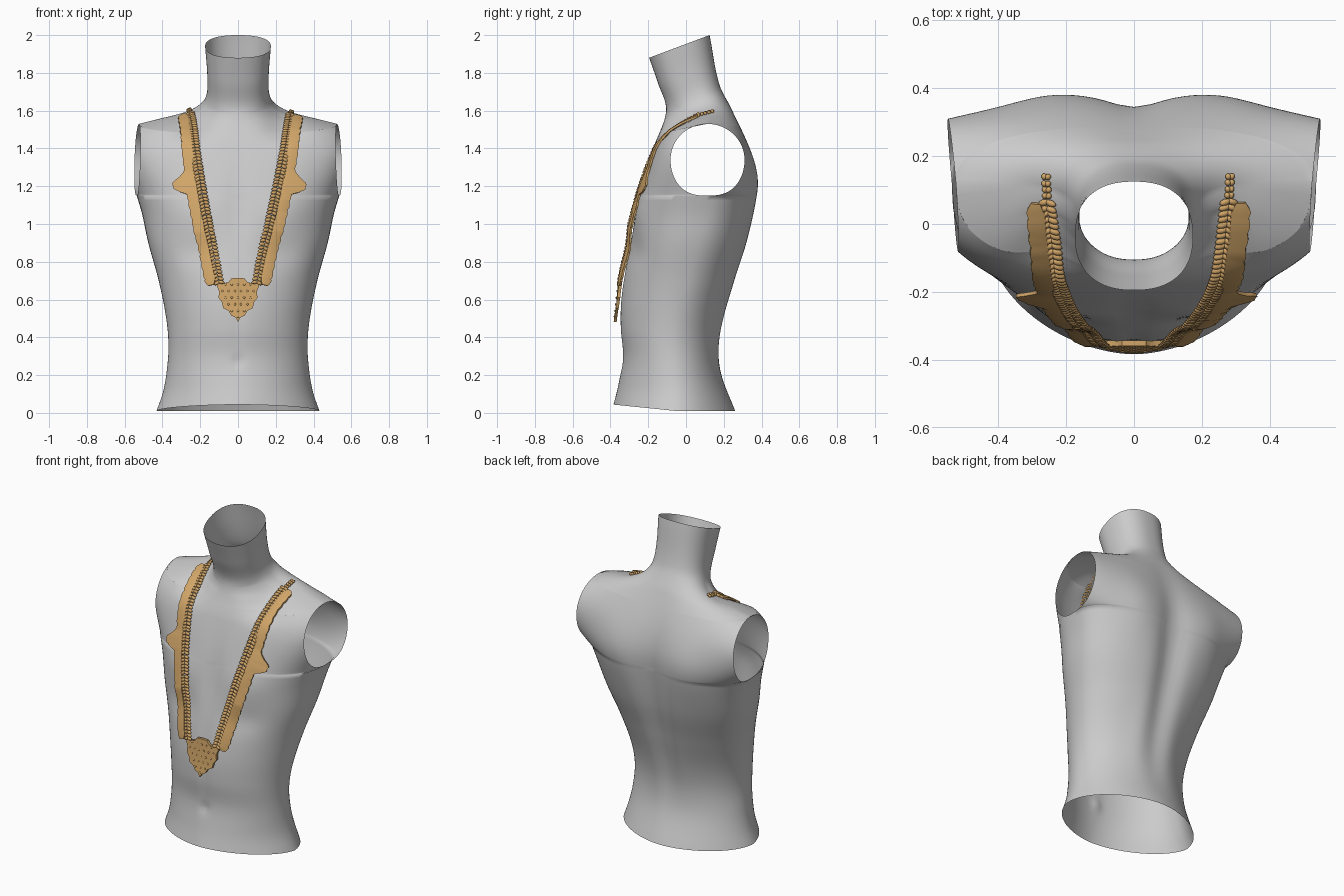
import bpy, bmesh
from math import sin, cos, acos, pi, radians, exp, copysign
from mathutils import Vector, Matrix
from mathutils.bvhtree import BVHTree

cube = bpy.data.objects.get("Cube")
if cube:
    bpy.data.objects.remove(cube)


def material(name, rgb):
    m = bpy.data.materials.new(name)
    m.use_nodes = True
    m.diffuse_color = (*rgb, 1)
    m.node_tree.nodes["Principled BSDF"].inputs["Base Color"].default_value = (*rgb, 1)
    return m


GREY = material("mannequin grey", (0.6, 0.6, 0.6))
GOLD = material("warm gold", (0.64, 0.38, 0.14))


def make(name, bm, mat, angle=50):
    me = bpy.data.meshes.new(name)
    bm.to_mesh(me)
    bm.free()
    ob = bpy.data.objects.new(name, me)
    bpy.context.collection.objects.link(ob)
    me.materials.append(mat)
    bpy.ops.object.select_all(action="DESELECT")
    ob.select_set(True)
    bpy.context.view_layer.objects.active = ob
    bpy.ops.object.shade_smooth_by_angle(angle=radians(angle))


def spline(keys, t):
    """Smooth curve through rows (t, a, b, ...); returns [a, b, ...]."""
    t = min(max(t, keys[0][0]), keys[-1][0])
    i = next(k for k in range(len(keys) - 1) if t <= keys[k + 1][0])
    p, q = keys[i], keys[i + 1]
    o, r = keys[max(i - 1, 0)], keys[min(i + 2, len(keys) - 1)]
    h = q[0] - p[0]
    s = (t - p[0]) / h
    out = []
    for c in range(1, len(p)):
        m0 = (q[c] - o[c]) / (q[0] - o[0]) * h
        m1 = (r[c] - p[c]) / (r[0] - p[0]) * h
        d = q[c] - p[c]
        out.append(p[c] + s * m0 + s * s * (3 * d - 2 * m0 - m1) + s ** 3 * (m0 + m1 - 2 * d))
    return out


def blob(a, wa, b, wb):
    return exp(-(a / wa) ** 2 - (b / wb) ** 2)


# Torso centre line of front and back (z, y), and flanks (z, width, y, squareness)
FRONT = [(0, -.395), (.15, -.358), (.3, -.335), (.45, -.348), (.6, -.345), (.8, -.315), (1, -.275),
         (1.2, -.235), (1.4, -.175), (1.6, -.105), (1.75, -.15), (1.88, -.195)]
BACK = [(0, .265), (.2, .19), (.35, .175), (.5, .2), (.7, .265), (.9, .33), (1.1, .365),
        (1.25, .37), (1.4, .335), (1.6, .25), (1.74, .178), (2, .125)]
FLANK = [(0, .435, -.05, 1.12), (.1, .4, -.05, 1.08), (.2, .38, -.06, 1.04), (.35, .368, -.07, 1),
         (.5, .38, -.05, 1), (.7, .42, 0, .97), (.9, .475, .05, .9), (1.05, .507, .09, .84),
         (1.15, .536, .113, .8)]
# Shoulder ridge and neck: step, width, side y, side z, front z, back z, squareness
NECK = [(0, .524, .113, 1.53, 1.48, 1.52, .8), (1, .4, .115, 1.56, 1.515, 1.57, .9),
        (2, .28, .11, 1.583, 1.55, 1.63, 1), (3, .2, .08, 1.62, 1.58, 1.69, .95),
        (4, .165, .045, 1.69, 1.61, 1.74, .88), (5, .163, 0, 1.8, 1.74, 1.86, .85),
        (6, .174, -.035, 1.94, 1.88, 2.0, .85)]
ARM_Y = .113

# Each ring: front side point, back side point, front z, back z, squareness, middle y
rings = []
for k in range(46):
    z = .01 + 1.14 * k / 46
    w, y, e = spline(FLANK, z)
    rings.append(((w, y, z), (w, y, z), z + .035 * max(0, 1 - z / .3), z, e, y))
for k in range(37):
    a = -pi / 2 + pi * k / 36
    u, c = (sin(a) + 1) / 2, max(cos(a), 0) ** (.75 if a < 0 else 1)
    z = 1.34 + .19 * sin(a)
    x = .53 - .006 * sin(a)
    rings.append(((x - .012 * c, ARM_Y - .195 * c, z), (x + .018 * c, ARM_Y + .197 * c, z),
                  1.15 + .33 * u, 1.15 + .37 * u, .8, ARM_Y))
for k in range(1, 37):
    w, y, z, zf, zb, e = spline(NECK, k / 6)
    rings.append(((w, y, z), (w, y, z), zf, zb, e, y))


def front_relief(x, z):
    a = abs(x)
    return (-.016 * blob(a - .24, .14, z - 1.06, .1) + .012 * blob(x, .04, z - 1.1, .2)
            + .008 * blob(x, .03, z - .6, .25) + .012 * blob(x, .025, z - .27, .03)
            + .014 * blob(a - .22, .12, z - .85, .08) + .055 * blob(a - .25, .1, z - 1.52, .07))


def back_relief(x, z):
    a = abs(x)
    return (-.04 * blob(x, .09, z - .95, .45) + .017 * blob(a - .25, .13, z - 1.2, .2)
            + .01 * blob(a - .1, .07, z - .5, .25))


def panel(bm, side, n=48):
    """Front or back half: each ring is a rounded arc cut off at the armhole edge."""
    rows = []
    for ring in rings:
        w, ys, zs = ring[side]
        zc, e, ym = ring[2 + side], ring[4], ring[5]
        yc = spline(BACK if side else FRONT, zc)[0]
        cut = max(0, (ys - ym) / (yc - ym))
        t0 = acos(cut ** (1 / e))
        full = w / sin(t0) ** e
        row = []
        for i in range(n + 1):
            t = t0 * (2 * i / n - 1)
            c = max(cos(t), 0) ** e if 0 < i < n else cut
            part = (c - cut) / (1 - cut)
            x = full * copysign(abs(sin(t)) ** e, t)
            z = zs + (zc - zs) * part
            y = ym + (yc - ym) * c
            y += (back_relief if side else front_relief)(x, z) * min(1, 2 * part)
            row.append(bm.verts.new((x, y, z)))
        rows.append(row)
    for a, b in zip(rows, rows[1:]):
        for i in range(n):
            f = [a[i], a[i + 1], b[i + 1], b[i]]
            bm.faces.new(f[::-1] if side else f)


# Open torso shell; armholes stay open where front and back edges part
bm = bmesh.new()
panel(bm, 0)
panel(bm, 1)
bmesh.ops.remove_doubles(bm, verts=bm.verts, dist=.0005)
bm.normal_update()
skin = BVHTree.FromBMesh(bm)
make("torso", bm, GREY, 70)


def lift(p, h):
    """Keep a point at least h outside the torso; also give the outward normal."""
    loc, n, _, _ = skin.find_nearest(p)
    return loc + n * max(h, min((p - loc).dot(n), .03)), n


# Necklace paths from top to bottom: parameter, x, y, z
CHAIN = [(0, .268, .14, 1.595), (1, .262, .03, 1.56), (2, .252, -.07, 1.5), (3, .238, -.165, 1.4),
         (4, .203, -.245, 1.2), (5, .163, -.3, 1), (6, .122, -.34, .8), (7, .1, -.355, .69)]
STRIP = [(0, .3, .065, 1.565), (1, .293, -.04, 1.5), (2, .277, -.14, 1.4), (3, .252, -.23, 1.2),
         (4, .213, -.285, 1), (5, .168, -.33, .8), (6, .14, -.348, .675)]


def walk(keys, sx, n):
    """n evenly spaced points along a path, mirrored by sx."""
    pts = [Vector(spline(keys, keys[-1][0] * i / 400)) for i in range(401)]
    for p in pts:
        p.x = sx * p.x + .018 * max(0, p.z - .8)
    dist = [0]
    for a, b in zip(pts, pts[1:]):
        dist.append(dist[-1] + (b - a).length)
    return [pts[min(range(401), key=lambda j: abs(dist[j] - dist[-1] * i / (n - 1)))] for i in range(n)]


def bead(bm, loc, axes, size):
    m = Matrix(axes).transposed().to_4x4()
    m.translation = loc
    bmesh.ops.create_uvsphere(bm, u_segments=8, v_segments=6, radius=1,
                              matrix=m @ Matrix.Diagonal((*size, 1)))


for sx, label in ((1, "left"), (-1, "right")):
    # Braided chain: pairs of slanted beads, single file at the top end
    bm = bmesh.new()
    pts = walk(CHAIN, sx, 60)
    for i, p in enumerate(pts):
        q, n = lift(p, .006)
        t = (pts[min(i + 1, 59)] - pts[max(i - 1, 0)]).normalized()
        s = t.cross(n).normalized()
        t = n.cross(s)
        wide = .009 if i < 4 else .018
        for k in (-1, 1):
            a = (s * k + t * .35).normalized()
            bead(bm, q + s * k * wide * .65, (a, n.cross(a), n), (wide, .01, .009))
    make(label + "_chain", bm, GOLD, 80)

    # Scalloped flat band with a pointed side ornament
    bm = bmesh.new()
    n_pts = 110
    pts = walk(STRIP, sx, n_pts)
    rows = []
    for i, p in enumerate(pts):
        n = lift(p, .01)[1]
        t = (pts[min(i + 1, n_pts - 1)] - pts[max(i - 1, 0)]).normalized()
        s = t.cross(n).normalized()
        if s.x * sx < 0:
            s = -s
        end = min(1, .55 + min(i, n_pts - 1 - i) * .15)
        wing = .068 * min(1, 1.3 * max(0, 1 - abs(p.z - 1.218) / .06))
        outer = (.026 + .005 * abs(sin(i * pi / 5))) * end + wing
        edge = [lift(p + s * d, .003) for d in (-.028 * end, 0, outer)]
        rows.append([bm.verts.new(e) for e, m in edge]
                    + [bm.verts.new(e + m * h) for (e, m), h in zip(edge[::-1], (.011, .015, .011))])
    for a, b in zip(rows, rows[1:]):
        for k in range(6):
            bm.faces.new((a[k], a[(k + 1) % 6], b[(k + 1) % 6], b[k]))
    bm.faces.new(rows[0])
    bm.faces.new(rows[-1][::-1])
    bmesh.ops.recalc_face_normals(bm, faces=bm.faces)
    make(label + "_band", bm, GOLD, 40)

# Shield pendant hanging at the centre, leaning with the belly
half = [(0, .715), (.035, .712), (.05, .692), (.08, .685), (.108, .705), (.112, .67), (.1, .645),
        (.103, .61), (.085, .585), (.078, .555), (.05, .54), (.035, .515), (.012, .505), (0, .482)]
outline = half + [(-x, z) for x, z in half[-2:0:-1]]


def pendant_y(x, z):
    return -.383 + (z - .48) * .1 + .6 * x * x


bm = bmesh.new()
face = bm.faces.new([bm.verts.new((x, pendant_y(x, z), z)) for x, z in outline])
ext = bmesh.ops.extrude_face_region(bm, geom=[face])
for v in ext["geom"]:
    if isinstance(v, bmesh.types.BMVert):
        v.co.y += .016
bmesh.ops.recalc_face_normals(bm, faces=bm.faces)
bmesh.ops.triangulate(bm, faces=[f for f in bm.faces if len(f.verts) > 4])
# Small raised studs over the pendant face
axes = (Vector((1, 0, 0)), Vector((0, 1, 0)), Vector((0, 0, 1)))
for z, count in zip((.68, .645, .61, .575, .54, .51), (5, 6, 5, 4, 3, 1)):
    for k in range(count):
        x = (k - (count - 1) / 2) * .033
        bead(bm, Vector((x, pendant_y(x, z), z)), axes, (.006, .003, .006))
make("pendant", bm, GOLD, 40)
